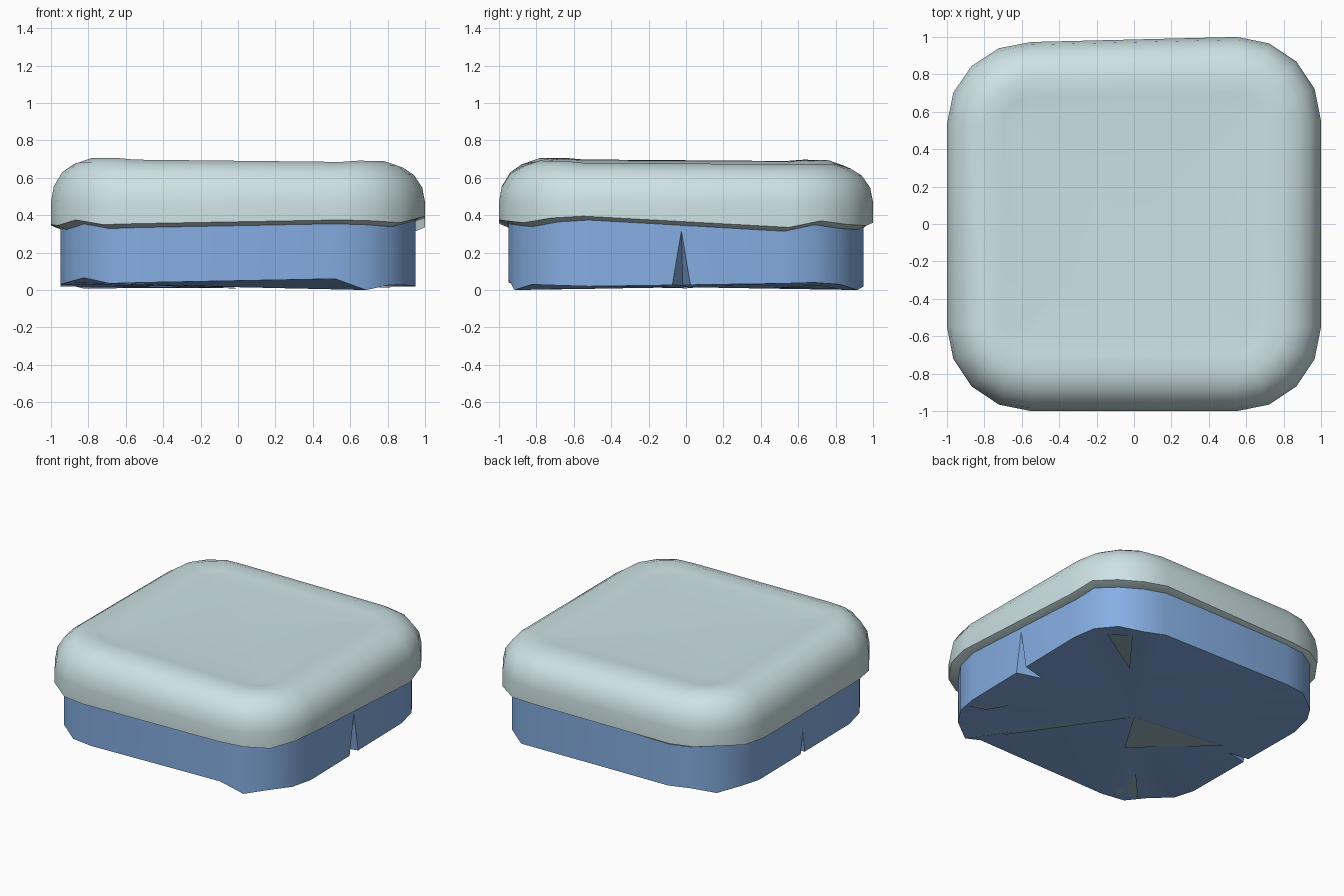
import bpy
import bmesh
import math
from mathutils import Vector

cube = bpy.data.objects.get("Cube")
if cube:
    bpy.data.objects.remove(cube, do_unlink=True)


def material(name, rgb):
    m = bpy.data.materials.new(name)
    m.use_nodes = True
    m.diffuse_color = (*rgb, 1)
    m.node_tree.nodes["Principled BSDF"].inputs["Base Color"].default_value = (*rgb, 1)
    return m


pale = material("pale_grey_green", (0.61, 0.76, 0.78))
blue = material("soft_blue", (0.235, 0.42, 0.76))
teal = material("muted_blue_green", (0.31, 0.48, 0.54))


def outline(half, radius):
    """Rounded square, five points per corner, anticlockwise."""
    c = half - radius
    pts = []
    for k, (sx, sy) in enumerate([(1, 1), (-1, 1), (-1, -1), (1, -1)]):
        for i in range(5):
            a = math.radians(90 * k + 22.5 * i)
            pts.append(Vector((sx * c + radius * math.cos(a), sy * c + radius * math.sin(a), 0)))
    return pts


def loft(name, rings, bottom, top, mat):
    """Join rings of equal length, with a fan to a centre point at each end."""
    bm = bmesh.new()
    loops = [[bm.verts.new(p) for p in ring] for ring in rings]
    n = len(loops[0])
    low, high = bm.verts.new((0, 0, bottom)), bm.verts.new((0, 0, top))
    for i in range(n):
        j = (i + 1) % n
        for a, b in zip(loops, loops[1:]):
            bm.faces.new((a[i], a[j], b[j], b[i]))
        bm.faces.new((low, loops[0][j], loops[0][i]))
        bm.faces.new((high, loops[-1][i], loops[-1][j]))
    bmesh.ops.recalc_face_normals(bm, faces=bm.faces)
    return finish(name, bm, mat)


def finish(name, bm, mat):
    me = bpy.data.meshes.new(name)
    bm.to_mesh(me)
    bm.free()
    me.materials.append(mat)
    ob = bpy.data.objects.new(name, me)
    bpy.context.collection.objects.link(ob)
    return ob


def activate(ob):
    bpy.ops.object.select_all(action="DESELECT")
    ob.select_set(True)
    bpy.context.view_layer.objects.active = ob


# Base block with an uneven lower edge
foot = [.035, .04, .03, .0, .02, .03, .04, .008, .03, .02,
        .03, .04, .065, .035, .04, .06, .0, .03, .025, .02]
side = outline(.95, .43)
base = loft("base_block",
            [[p + Vector((0, 0, z)) for p, z in zip(side, foot)],
             [p + Vector((0, 0, .45)) for p in side]], .015, .45, blue)

# Wedge cracks rising from the lower edge on both sides
for s, y, height in [(1, -.025, .325), (-1, .015, .185)]:
    w = .06 * height / .31
    bm = bmesh.new()
    for p in [(.955, y, height), (.955, y - w, -.05), (.955, y + w, -.05), (.72, y + .01, -.05)]:
        bm.verts.new((s * p[0], p[1], p[2]))
    bmesh.ops.convex_hull(bm, input=bm.verts)
    bmesh.ops.recalc_face_normals(bm, faces=bm.faces)
    cutter = finish("crack_cutter", bm, blue)
    cutter.hide_render = True
    activate(base)
    mod = base.modifiers.new("crack", "BOOLEAN")
    mod.operation = "DIFFERENCE"
    mod.solver = "EXACT"
    mod.object = cutter
    bpy.ops.object.modifier_apply(modifier=mod.name)
    bpy.data.objects.remove(cutter, do_unlink=True)

# Thin tinted facets on the underside, laid just below the surface
bpy.context.view_layer.update()
facets = [[(0, 0), (-.7, .08), (-.22, -.36)],
          [(.82, .7), (.7, .82), (.43, .47)],
          [(-.52, -.6), (-.58, -.9), (-.73, -.83)],
          [(.92, -.6), (.72, -.41), (.8, -.56)],
          [(0, 0), (.6, -.72), (.5, -.72)]]
bm = bmesh.new()
for tri in facets:
    verts = []
    for x, y in tri:
        hit, spot, _, _ = base.ray_cast(Vector((x, y, -1)), Vector((0, 0, 1)))
        verts.append(bm.verts.new((x, y, max(0, spot.z - .006))))
    face = bm.faces.new(verts)
    face.normal_update()
    if face.normal.z > 0:
        face.normal_flip()
finish("underside_facets", bm, teal)

# Pillowy cap: wavy rim, rounded shoulder, slightly dished top
rim = [.335, .37, .35, .345, .36, .35, .36, .37, .35, .345,
       .35, .345, .375, .35, .355, .375, .37, .36, .385, .395]
profile = [(0, .47), (.015, .55), (.06, .62), (.12, .66), (.2, .685), (.3, .678), (.4, .672)]


def shaped(p):
    """Pull the back left edge in a little and tilt the top surface."""
    q = p.copy()
    if q.y > .5:
        q.y *= 1 + .027 * max(-1, min(0, (q.x - .55) / 1.1))
    q.z += max(0, p.z - .5) * (-.06 * p.x - .04 * p.y)
    return q


rings = [[p + Vector((0, 0, z - .025)) for p, z in zip(outline(.94, .42), rim)],
         [shaped(p + Vector((0, 0, z))) for p, z in zip(outline(1, .45), rim)]]
for inset, z in profile:
    rings.append([shaped(p + Vector((0, 0, z))) for p in outline(1 - inset, .45 - inset)])

# Slightly raised shoulders at every corner but the back right one
for ring in rings[5:7]:
    for p in ring:
        if min(abs(p.x), abs(p.y)) > .6 and min(p.x, p.y) < 0:
            p.z += .008
cap = loft("rounded_cap", rings, .34, .672, pale)

for ob, angle in [(base, 30), (cap, 40)]:
    activate(ob)
    bpy.ops.object.shade_smooth_by_angle(angle=math.radians(angle))
